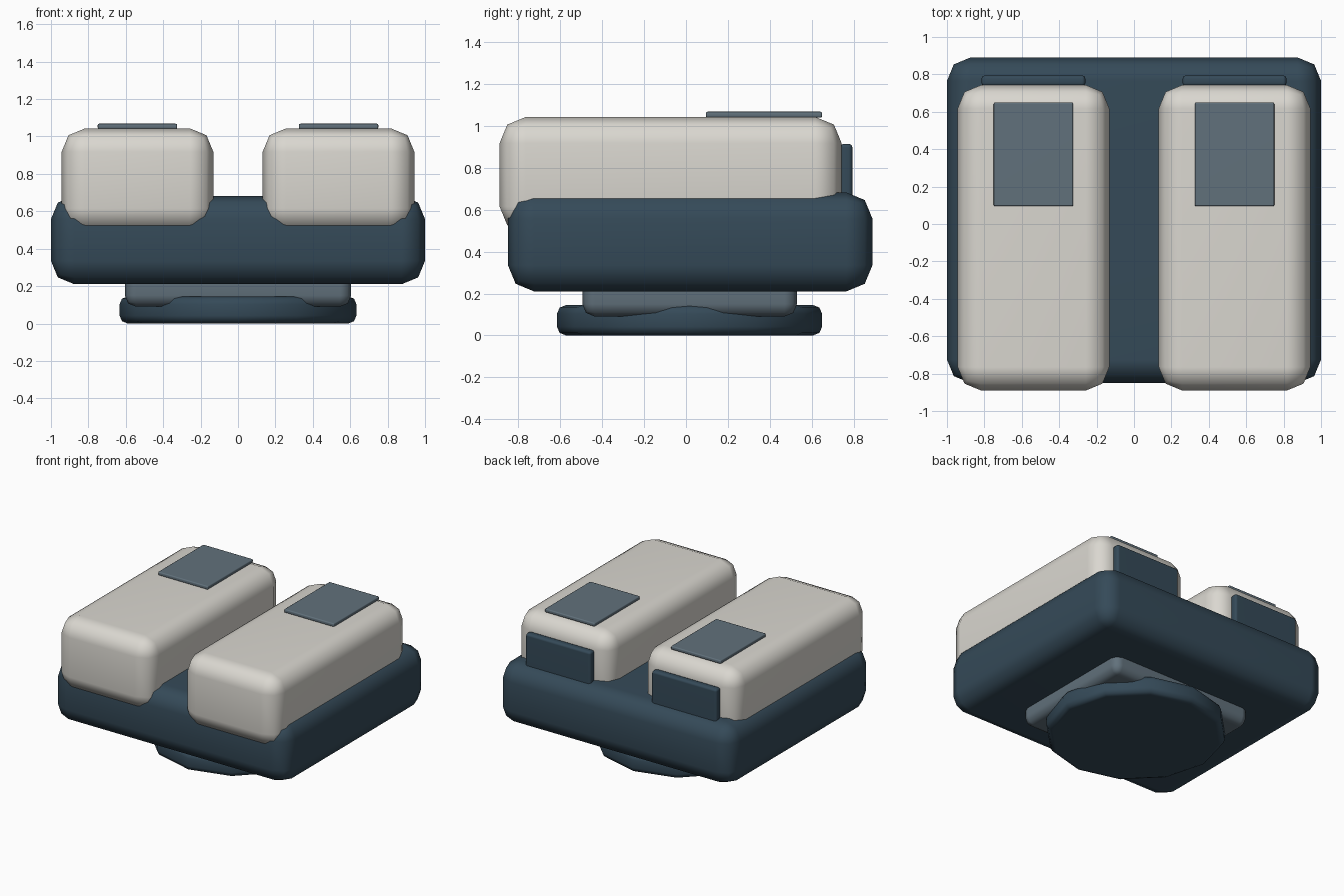
import bpy, math

if "Cube" in bpy.data.objects:
    bpy.data.objects.remove(bpy.data.objects["Cube"])


def material(name, rgb):
    m = bpy.data.materials.new(name)
    m.diffuse_color = (*rgb, 1)
    m.use_nodes = True
    m.node_tree.nodes["Principled BSDF"].inputs["Base Color"].default_value = m.diffuse_color
    return m


NAVY = material("navy", (0.035, 0.068, 0.098))
SLATE = material("slate", (0.12, 0.165, 0.2))
CREAM = material("cream", (0.70, 0.68, 0.63))


def finish(ob, name, mat, bevel, limit):
    ob.name = name
    ob.data.materials.append(mat)
    mod = ob.modifiers.new("Bevel", "BEVEL")
    mod.width, mod.segments = bevel, 2
    mod.limit_method, mod.angle_limit = "ANGLE", math.radians(limit)
    bpy.ops.object.modifier_apply(modifier=mod.name)
    bpy.ops.object.shade_smooth_by_angle(angle=math.radians(60))
    ob.modifiers.new("Weighted", "WEIGHTED_NORMAL").keep_sharp = True
    return ob


def box(name, x, y, z, mat, bevel):
    """Rounded box from (min, max) ranges."""
    bpy.ops.mesh.primitive_cube_add(
        size=1, location=[(a + b) / 2 for a, b in (x, y, z)])
    ob = bpy.context.object
    ob.scale = [b - a for a, b in (x, y, z)]
    bpy.ops.object.transform_apply(location=False, rotation=False, scale=True)
    return finish(ob, name, mat, bevel, 40)


# Twelve-sided foot disc with corners on the x and y axes
bpy.ops.mesh.primitive_cylinder_add(
    vertices=12, radius=0.633, depth=0.145, location=(0, 0.017, 0.0725))
finish(bpy.context.object, "foot_disc", NAVY, 0.042, 40)

# Neck block and main tray
box("neck", (-0.605, 0.605), (-0.495, 0.53), (0.09, 0.32), SLATE, 0.06)
box("base_tray", (-1, 1), (-0.85, 0.89), (0.21, 0.683), NAVY, 0.125)

# Pair of pods, each with a top panel and a rear plate
for side, s in (("left", -1), ("right", 1)):
    def span(a, b):
        return tuple(sorted((s * a, s * b)))
    box(side + "_pod", span(0.132, 0.943), (-0.89, 0.743), (0.49, 1.043),
        CREAM, 0.125)
    box(side + "_top_panel", span(0.325, 0.75), (0.095, 0.65),
        (1.04, 1.068), SLATE, 0.008)
    box(side + "_rear_plate", span(0.26, 0.815), (0.735, 0.795),
        (0.62, 0.915), NAVY, 0.018)
